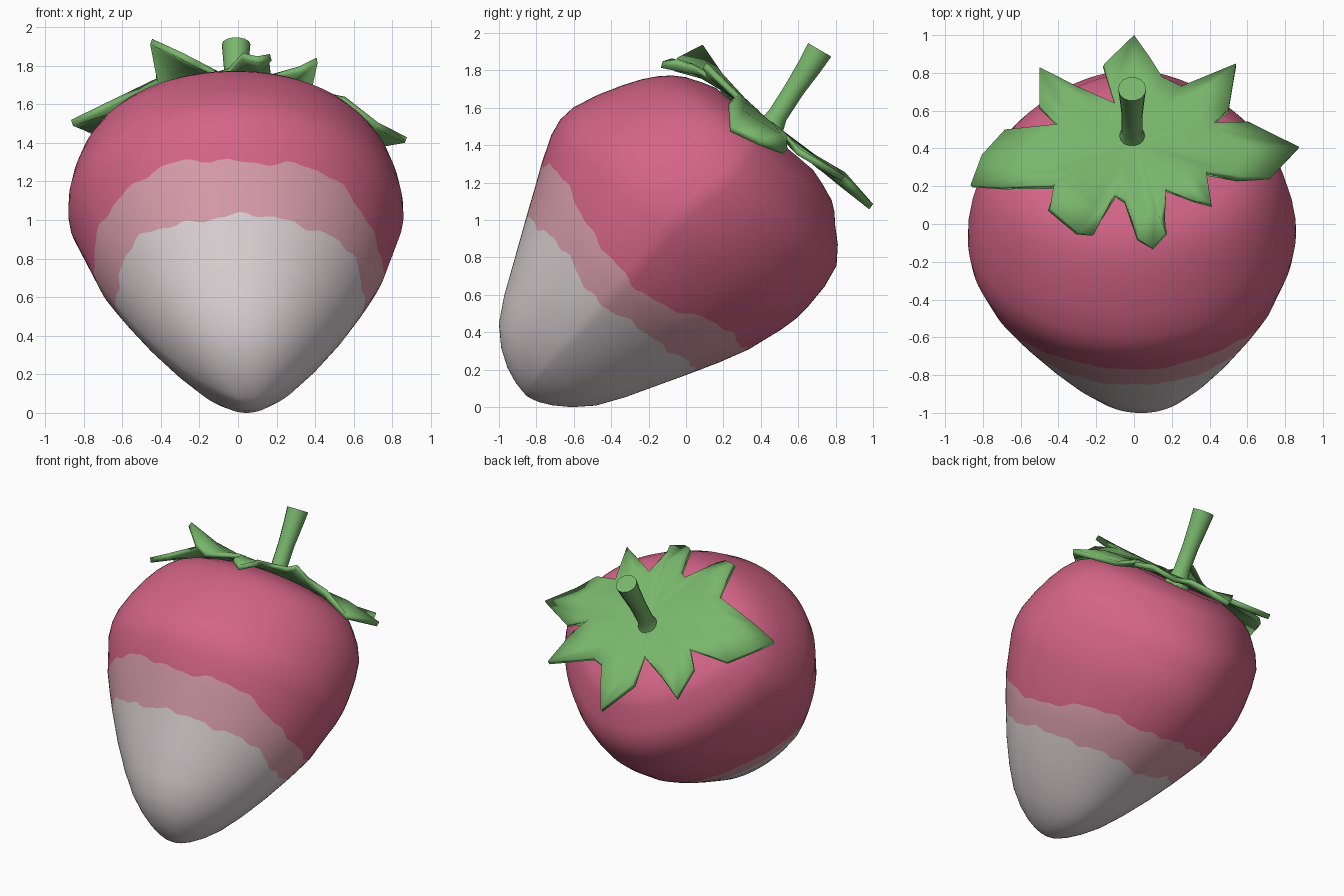
import bpy, bmesh, math
from mathutils import Vector

if "Cube" in bpy.data.objects:
    bpy.data.objects.remove(bpy.data.objects["Cube"])

def mat(name, r, g, b):
    m = bpy.data.materials.new(name)
    m.diffuse_color = (r, g, b, 1)
    m.use_nodes = True
    m.node_tree.nodes["Principled BSDF"].inputs["Base Color"].default_value = m.diffuse_color
    return m

PINK = mat("berry pink", .655, .128, .245)
PALE = mat("pale pink", .665, .33, .395)
WHITE = mat("off white", .685, .62, .635)
GREEN = mat("leaf green", .19, .468, .148)

def finish(bm, name, mats, angle):
    bmesh.ops.recalc_face_normals(bm, faces=bm.faces)
    me = bpy.data.meshes.new(name)
    bm.to_mesh(me)
    bm.free()
    ob = bpy.data.objects.new(name, me)
    bpy.context.collection.objects.link(ob)
    for m in mats:
        me.materials.append(m)
    bpy.ops.object.select_all(action='DESELECT')
    ob.select_set(True)
    bpy.context.view_layer.objects.active = ob
    bpy.ops.object.shade_smooth_by_angle(angle=math.radians(angle))
    return ob

# Berry sections along the tilted axis: distance, front edge, back edge, half width
SEC = [(-.495, -.73, -.66, .05), (-.45, -.87, -.555, .15), (-.30, -1.055, -.375, .33),
       (0, -1.205, -.19, .56), (.40, -1.385, .03, .78), (.65, -1.49, .12, .855),
       (.84, -1.495, .15, .865), (1.10, -1.37, .125, .81), (1.26, -1.255, -.02, .71),
       (1.35, -1.14, -.12, .59), (1.41, -.98, -.30, .38)]
AY, AZ = .645, .765          # axis direction in the y-z plane

def section(u):
    i = min(int(u), len(SEC) - 2)
    f = u - i
    p = [SEC[max(0, min(len(SEC) - 1, i + k))] for k in (-1, 0, 1, 2)]
    return [.5 * (2*b + (c - a)*f + (2*a - 5*b + 4*c - d)*f*f + (3*b - a - 3*c + d)*f**3)
            for a, b, c, d in zip(*p)]

def u_at(s):
    lo, hi = 0, 10
    for _ in range(22):
        mid = (lo + hi) / 2
        if section(mid)[0] < s:
            lo = mid
        else:
            hi = mid
    return lo

def ragged(p, k):
    return .013 * math.sin(7*p + k) + .009 * math.sin(17*p + 2*k) + .006 * math.sin(31*p + k)

def white_line(p):
    return .19 + .03*math.cos(2*p) + .03*math.cos(p) - .02*math.cos(4*p) + ragged(p, 1)

def pale_line(p):
    return .43 + .08*math.cos(2*p) + .03*math.cos(p) - .03*math.cos(4*p) + ragged(p, 4)

def skin(u, p):
    s, a, b, w = section(u)
    t = (a + b) / 2 - (b - a) / 2 * math.cos(p)
    back, front = max(0, -math.cos(p)), max(0, math.cos(p))
    x = w * math.sin(p) * (1 - .22 * back)          # the back narrows more than the front
    x -= .06 * w * front * max(0, -math.sin(p))     # slight bulge at the front left
    x += .05 - .06 * min(1, (s + .5) / 1.1)
    return Vector((x, s*AY + t*AZ, s*AZ - t*AY))

# Berry body: lofted rings, two of them following the ragged colour edges
N = 120
rows = [lambda p, u=u: u for u in (0, .5, 1, 1.5, 2, 2.5, 3)]
rows += [lambda p: u_at(white_line(p)),
         lambda p: u_at((white_line(p) + pale_line(p)) / 2),
         lambda p: u_at(pale_line(p))]
rows += [lambda p, u=u: u for u in (5, 5.5, 6, 6.5, 7, 7.5, 8, 8.5, 9, 9.5, 10)]
bm = bmesh.new()
rings = [[bm.verts.new(skin(f(2*math.pi*j/N), 2*math.pi*j/N)) for j in range(N)] for f in rows]
for i in range(len(rings) - 1):
    for j in range(N):
        k = (j + 1) % N
        fc = bm.faces.new((rings[i][j], rings[i][k], rings[i+1][k], rings[i+1][j]))
        fc.material_index = 2 if i < 7 else 1 if i < 9 else 0
for ring, s, m in ((rings[0], -.50, 2), (rings[-1], 1.40, 0)):
    t = -.69 if m else -.64
    c = bm.verts.new((.05 if m else 0, s*AY + t*AZ, s*AZ - t*AY))
    for j in range(N):
        bm.faces.new((c, ring[j], ring[(j + 1) % N])).material_index = m
lift = -min(v.co.z for v in bm.verts)
bmesh.ops.translate(bm, verts=bm.verts, vec=(0, 0, lift))
finish(bm, "berry", (PINK, PALE, WHITE), 40)

# Leaf crown: outline seen from above with height away from the tilted top plane
LEAF = [(0, .99, .015), (.09, .87, .04), (.15, .77, .04), (.25, .72, 0), (.54, .84, .04),
        (.50, .60, -.02), (.42, .53, 0), (.60, .53, -.08), (.87, .40, -.14), (.72, .24, -.20),
        (.55, .24, -.06), (.38, .27, 0), (.41, .10, .02), (.32, .12, -.01), (.17, .18, 0),
        (.15, .03, -.04), (.17, -.05, -.09), (.10, -.13, -.17), (.02, -.08, -.11),
        (-.05, .12, -.02), (-.10, .15, -.01), (-.22, -.06, -.13), (-.30, -.05, -.08),
        (-.45, .08, .10), (-.42, .20, 0), (-.70, .19, -.15), (-.86, .20, -.22),
        (-.80, .36, -.11), (-.68, .49, -.06), (-.40, .52, 0), (-.50, .62, 0),
        (-.50, .82, .03), (-.30, .72, .02), (-.10, .63, 0), (-.16, .84, .06)]
C = Vector((0, .42))

def on_top(x, y, dz):
    return (x, y, (1.447 - AY*y) / AZ + dz)

bm = bmesh.new()
centre = bm.verts.new(on_top(C.x, C.y, -.01))
loops = []
for f in (.35, .7, 1):
    loops.append([bm.verts.new(on_top(C.x + (x - C.x)*f, C.y + (y - C.y)*f, d * f**3))
                  for x, y, d in LEAF])
n = len(LEAF)
for j in range(n):
    k = (j + 1) % n
    bm.faces.new((centre, loops[0][j], loops[0][k]))
    for a, b in zip(loops, loops[1:]):
        bm.faces.new((a[j], b[j], b[k], a[k]))
crown = finish(bm, "leaf_crown", (GREEN,), 60)
mod = crown.modifiers.new("thickness", 'SOLIDIFY')
mod.thickness = .035
mod.offset = 0

# Stem: flared tube leaning backwards
bm = bmesh.new()
S = 14
side, up = Vector((1, 0, 0)), Vector((0, .86, -.5))
tube = []
for y, z, r in ((.41, 1.42, .12), (.45, 1.49, .075), (.49, 1.56, .055), (.58, 1.70, .056),
                (.66, 1.82, .066), (.715, 1.91, .074)):
    tube.append([bm.verts.new(Vector((-.01, y, z)) + r * (side*math.cos(2*math.pi*j/S)
                 + up*math.sin(2*math.pi*j/S))) for j in range(S)])
for a, b in zip(tube, tube[1:]):
    for j in range(S):
        k = (j + 1) % S
        bm.faces.new((a[j], a[k], b[k], b[j]))
bm.faces.new(tube[0])
bm.faces.new(tube[-1])
finish(bm, "stem", (GREEN,), 40)
